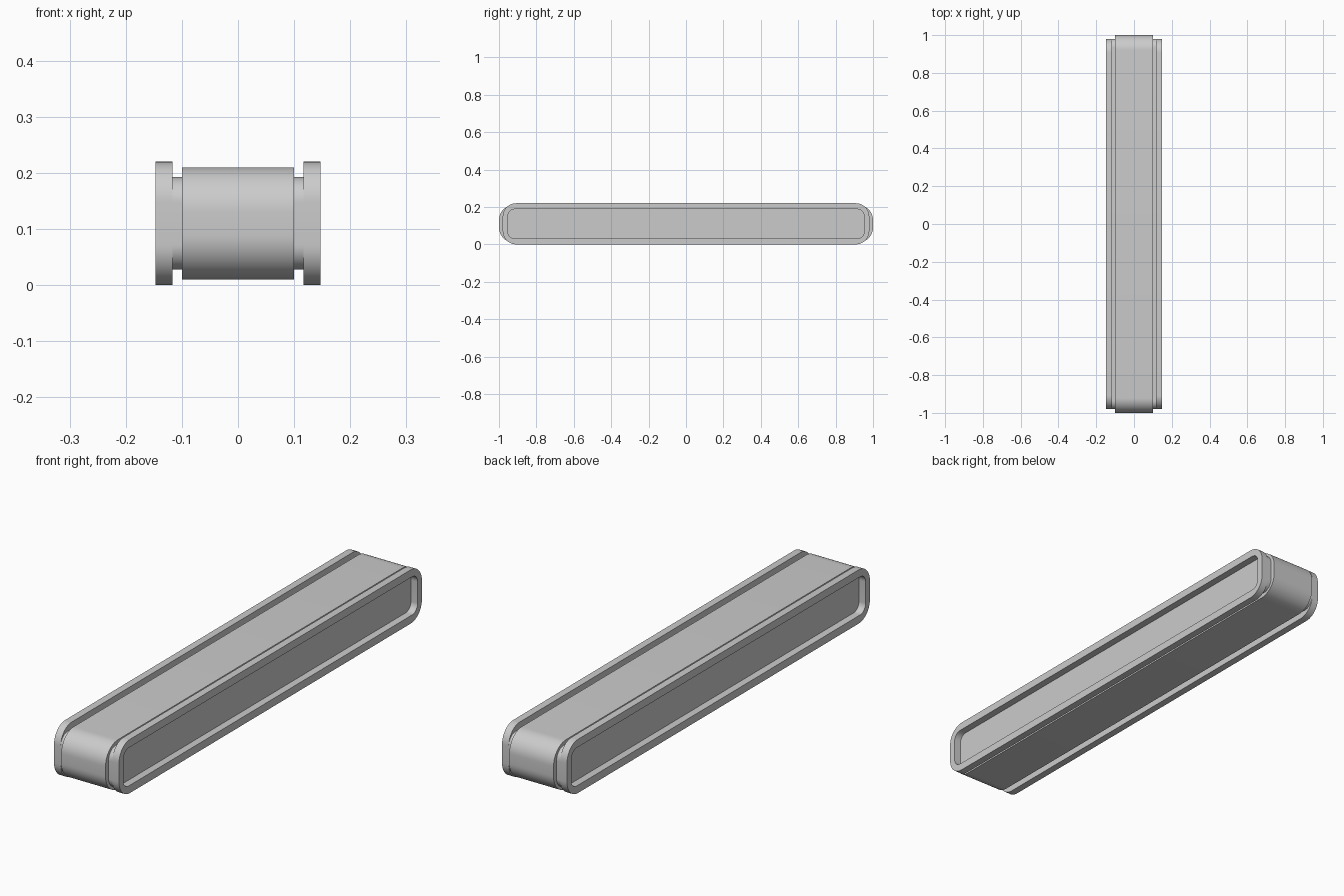
import bpy, bmesh
from math import sin, cos, pi

if "Cube" in bpy.data.objects:
    bpy.data.objects.remove(bpy.data.objects["Cube"])

ZC = 0.11  # shared centre height


def outline(half_y, half_z, r, seg=12):
    """Rounded rectangle in the YZ plane."""
    pts = []
    for k, (sy, sz) in enumerate([(1, 1), (-1, 1), (-1, -1), (1, -1)]):
        for i in range(seg + 1):
            a = (k + i / seg) * pi / 2
            pts.append((sy * (half_y - r) + r * cos(a), ZC + sz * (half_z - r) + r * sin(a)))
    return pts


def finish(name, bm):
    bmesh.ops.recalc_face_normals(bm, faces=bm.faces)
    me = bpy.data.meshes.new(name)
    bm.to_mesh(me)
    bm.free()
    ob = bpy.data.objects.new(name, me)
    bpy.context.collection.objects.link(ob)
    bpy.ops.object.select_all(action='DESELECT')
    ob.select_set(True)
    bpy.context.view_layer.objects.active = ob
    bpy.ops.object.shade_smooth_by_angle(angle=0.6)
    return ob


def bridge(bm, a, b):
    n = len(a)
    for i in range(n):
        j = (i + 1) % n
        bm.faces.new((a[i], a[j], b[j], b[i]))


def block(name, half_x, profile):
    bm = bmesh.new()
    a, b = [[bm.verts.new((x, y, z)) for y, z in profile] for x in (-half_x, half_x)]
    bridge(bm, a, b)
    bm.faces.new(a)
    bm.faces.new(b)
    return finish(name, bm)


def ring(name, x0, x1, outer, inner):
    bm = bmesh.new()
    loops = [[bm.verts.new((x, y, z)) for y, z in p]
             for x, p in ((x0, outer), (x1, outer), (x1, inner), (x0, inner))]
    for i in range(4):
        bridge(bm, loops[i], loops[(i + 1) % 4])
    return finish(name, bm)


# Wide central band
block("main_body", 0.1, outline(1.0, 0.1, 0.08))
# Narrower core: forms the grooves and the recessed side panels
block("inner_core", 0.117, outline(0.98, 0.0825, 0.045))
# Raised rims on both sides
for side, s in (("left", -1), ("right", 1)):
    ring(side + "_rim", s * 0.117, s * 0.147,
         outline(0.98, 0.11, 0.072), outline(0.952, 0.078, 0.035))
